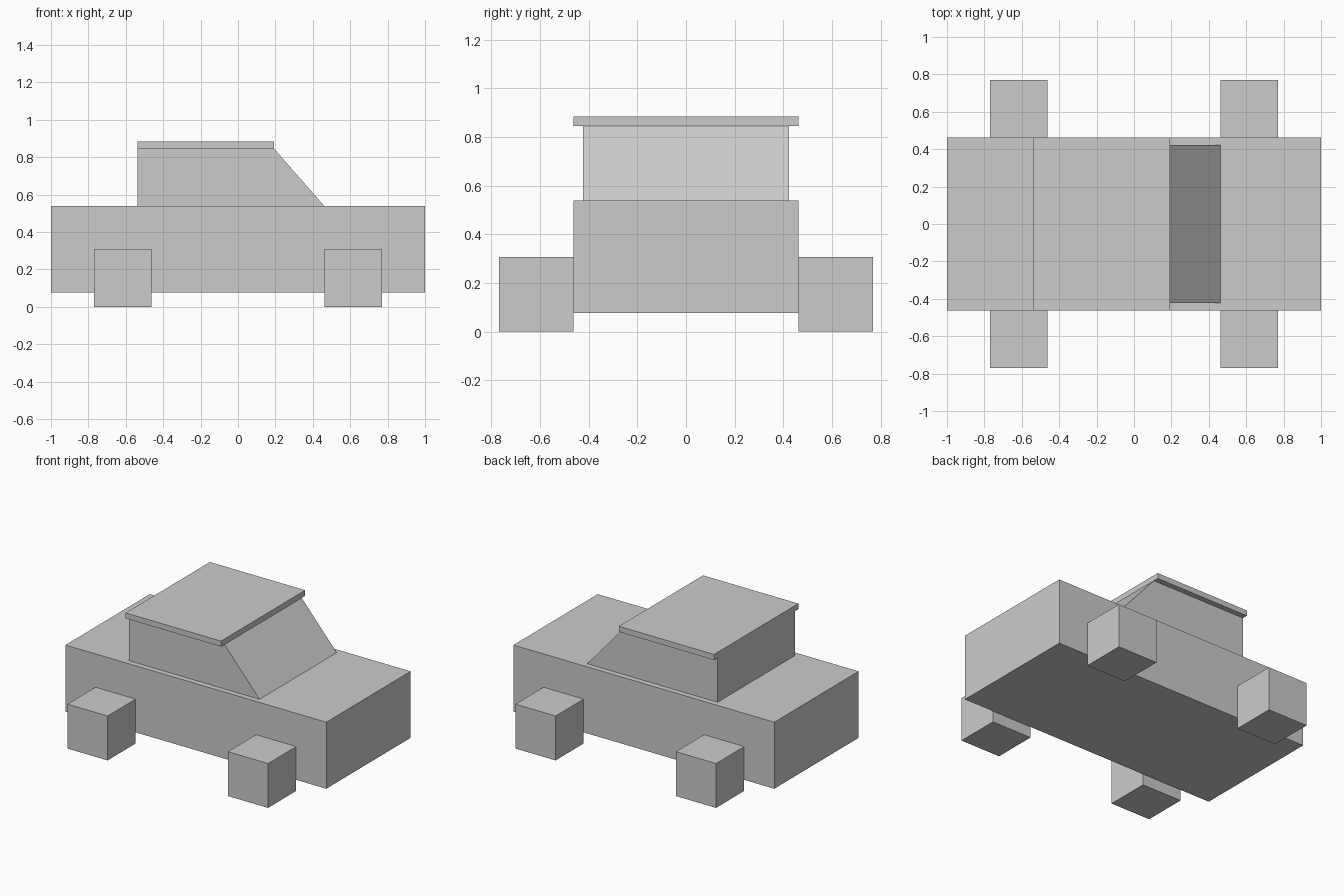
import bpy
import bmesh

if "Cube" in bpy.data.objects:
    bpy.data.objects.remove(bpy.data.objects["Cube"])

U = 1 / 13  # modelling unit


def prism(name, profile, y0, y1):
    """Extrude an (x, z) profile from y0 to y1."""
    bm = bmesh.new()
    face = bm.faces.new([bm.verts.new((x, y0, z)) for x, z in profile])
    ext = bmesh.ops.extrude_face_region(bm, geom=[face])
    verts = [v for v in ext["geom"] if isinstance(v, bmesh.types.BMVert)]
    bmesh.ops.translate(bm, verts=verts, vec=(0, y1 - y0, 0))
    bmesh.ops.recalc_face_normals(bm, faces=bm.faces)
    mesh = bpy.data.meshes.new(name)
    bm.to_mesh(mesh)
    bm.free()
    obj = bpy.data.objects.new(name, mesh)
    bpy.context.collection.objects.link(obj)
    return obj


def box(name, x0, x1, y0, y1, z0, z1):
    return prism(name, [(x0, z0), (x1, z0), (x1, z1), (x0, z1)], y0, y1)


# Lower body
box("car_body", -1, 1, -6 * U, 6 * U, U, 7 * U)

# Cabin with sloped windscreen
back, roof_front = -7 * U, 2.5 * U
prism("cabin", [(back, 7 * U), (6 * U, 7 * U), (roof_front, 11 * U), (back, 11 * U)],
      -5.5 * U, 5.5 * U)

# Roof slab
box("roof", back, roof_front, -6 * U, 6 * U, 11 * U, 11.5 * U)

# Block wheels, mirrored to the other side of the car
for label, x in (("rear", -10 * U), ("front", 6 * U)):
    wheels = box(label + "_wheels", x, x + 4 * U, -10 * U, -6 * U, 0, 4 * U)
    mirror = wheels.modifiers.new("Mirror", "MIRROR")
    mirror.use_axis = (False, True, False)
    mirror.use_mirror_merge = False
